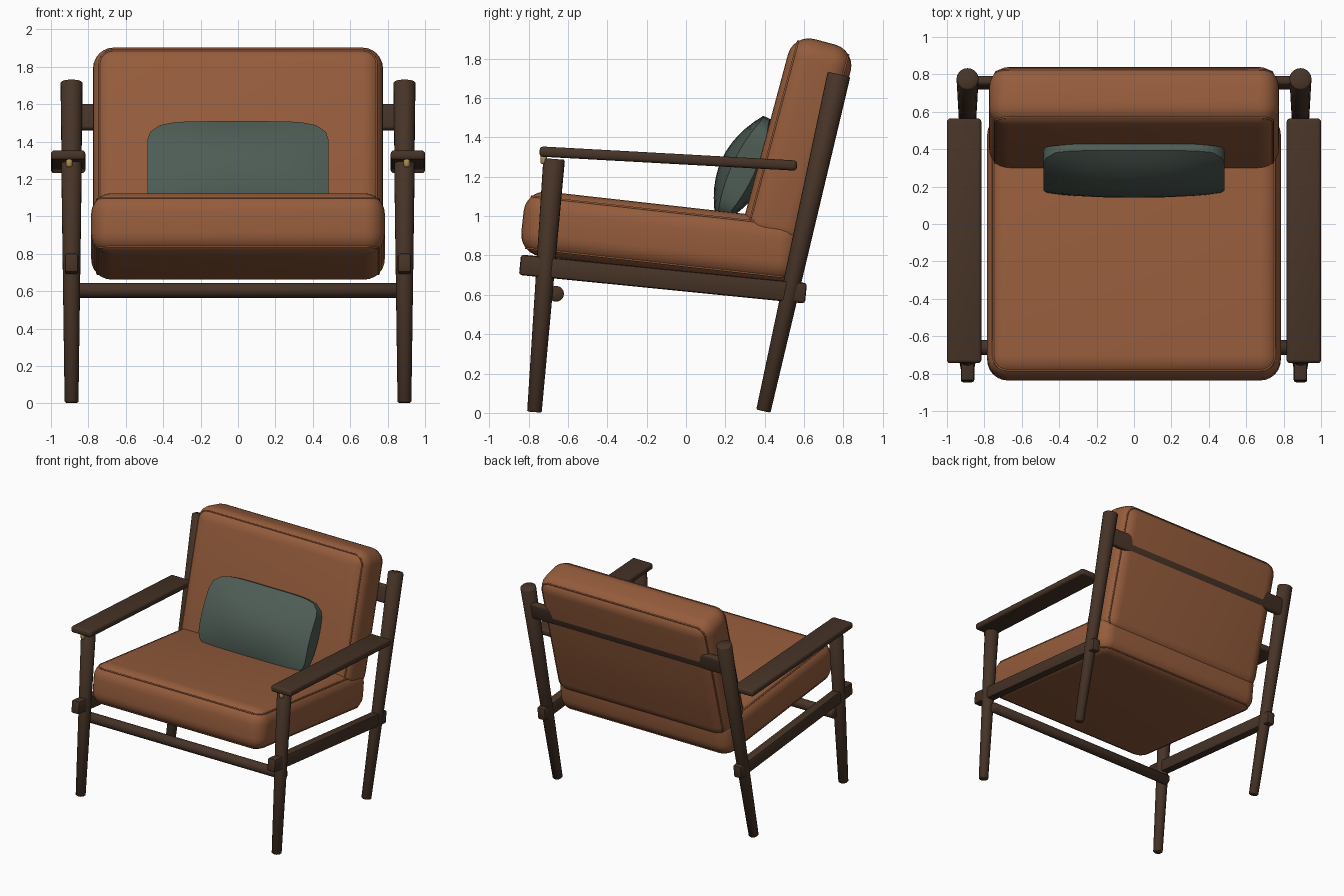
import bpy, bmesh, math
from mathutils import Vector, Matrix

if "Cube" in bpy.data.objects:
    bpy.data.objects.remove(bpy.data.objects["Cube"])


def material(name, rgb):
    m = bpy.data.materials.new(name)
    m.diffuse_color = (*rgb, 1)
    m.use_nodes = True
    m.node_tree.nodes["Principled BSDF"].inputs["Base Color"].default_value = m.diffuse_color
    return m


WOOD = material("dark_wood", (0.061, 0.033, 0.020))
LEATHER = material("tan_leather", (0.30, 0.107, 0.045))
FABRIC = material("green_fabric", (0.076, 0.107, 0.090))
BRASS = material("brass", (0.45, 0.30, 0.09))


def finish(bm, name, mat, matrix, angle=40):
    mesh = bpy.data.meshes.new(name)
    bm.to_mesh(mesh)
    bm.free()
    ob = bpy.data.objects.new(name, mesh)
    bpy.context.collection.objects.link(ob)
    ob.matrix_world = matrix
    mesh.materials.append(mat)
    bpy.ops.object.select_all(action='DESELECT')
    ob.select_set(True)
    bpy.context.view_layer.objects.active = ob
    bpy.ops.object.shade_smooth_by_angle(angle=math.radians(angle))
    return ob


def box(name, size, loc, tilt, bevel, segments, mat):
    """Rounded box tilted about the x axis (degrees)."""
    bm = bmesh.new()
    bmesh.ops.create_cube(bm, size=1)
    bmesh.ops.scale(bm, vec=size, verts=bm.verts)
    bmesh.ops.bevel(bm, geom=bm.edges[:], offset=bevel, segments=segments,
                    profile=0.5, affect='EDGES')
    m = Matrix.Translation(loc) @ Matrix.Rotation(math.radians(tilt), 4, 'X')
    return finish(bm, name, mat, m)


def rod(name, a, b, r1, r2, mat, sides=20):
    """Tapered round bar from a to b with softened rims."""
    a, b = Vector(a), Vector(b)
    bm = bmesh.new()
    bmesh.ops.create_cone(bm, cap_ends=True, segments=sides, radius1=r1,
                          radius2=r2, depth=(b - a).length)
    rims = [e for e in bm.edges if abs(e.verts[0].co.z - e.verts[1].co.z) < 1e-5]
    bmesh.ops.bevel(bm, geom=rims, offset=0.006, segments=1, affect='EDGES')
    m = Matrix.Translation((a + b) / 2) @ (b - a).to_track_quat('Z', 'Y').to_matrix().to_4x4()
    return finish(bm, name, mat, m, 50)


def piping(name, w, h, depth, r, matrix):
    """Thin welt loop following the rounded rim of a cushion face."""
    inset, arc = 0.3 * r, 0.7 * r
    pts = []
    for i, (sx, sy) in enumerate([(1, 1), (-1, 1), (-1, -1), (1, -1)]):
        for k in range(6):
            t = math.radians(90 * i + 18 * k)
            pts.append((sx * (w / 2 - inset - arc) + arc * math.cos(t),
                        sy * (h / 2 - inset - arc) + arc * math.sin(t), depth))
    cu = bpy.data.curves.new(name, 'CURVE')
    cu.dimensions = '3D'
    cu.bevel_depth = 0.006
    cu.bevel_resolution = 1
    sp = cu.splines.new('POLY')
    sp.points.add(len(pts) - 1)
    for p, co in zip(sp.points, pts):
        p.co = (*co, 1)
    sp.use_cyclic_u = True
    cu.materials.append(LEATHER)
    ob = bpy.data.objects.new(name, cu)
    bpy.context.collection.objects.link(ob)
    ob.matrix_world = matrix


# Side frames: legs, rails, armrests, brass pins
for side, s in (("left", -1), ("right", 1)):
    x = 0.89 * s
    rod(f"front_leg_{side}", (x, -0.77, 0.004), (x, -0.67, 1.29), 0.037, 0.055, WOOD)
    rod(f"back_leg_{side}", (x, 0.393, 0.009), (x, 0.777, 1.72), 0.037, 0.059, WOOD)
    box(f"side_rail_{side}", (0.072, 1.46, 0.104), (x, -0.117, 0.68), -5.7, 0.014, 2, WOOD)
    box(f"armrest_{side}", (0.184, 1.31, 0.052), (0.908 * s, -0.09, 1.292), -3.15, 0.018, 3, WOOD)
    rod(f"brass_pin_{side}", (0.902 * s, -0.722, 1.265), (0.902 * s, -0.722, 1.315), 0.017, 0.017, BRASS, 12)

# Cross members
rod("front_stretcher", (-0.89, -0.66, 0.605), (0.89, -0.66, 0.605), 0.04, 0.04, WOOD)
box("back_rail", (1.75, 0.05, 0.14), (0, 0.755, 1.53), -12.6, 0.018, 3, WOOD)

# Cushions with welted rims
R = 0.11
seat = box("seat_cushion", (1.57, 1.42, 0.33), (0, -0.125, 0.893), -6.4, R, 6, LEATHER)
back = box("back_cushion", (1.55, 0.33, 1.07), (0, 0.567, 1.368), -15, R, 6, LEATHER)
d = 0.165 - 0.3 * R
bpy.context.view_layer.update()
turn = Matrix.Rotation(math.radians(90), 4, 'X')
for tag, k in (("a", -1), ("b", 1)):
    piping(f"seat_piping_{tag}", 1.57, 1.42, k * d, R, seat.matrix_world.copy())
    piping(f"back_piping_{tag}", 1.55, 1.07, k * d, R, back.matrix_world @ turn)

# Lumbar pillow: plump grid-like cushion, thinner towards its rim
bm = bmesh.new()
bmesh.ops.create_cube(bm, size=2)
bmesh.ops.subdivide_edges(bm, edges=bm.edges[:], cuts=11, use_grid_fill=True)
for v in bm.verts:
    px, py, pz = v.co
    thick = 0.02 + 0.1 * (1 - abs(px) ** 2.5 * 0.6) * (1 - pz * pz)
    v.co = (0.485 * px * (1 - 0.14 * pz ** 8),
            thick * py,
            0.29 * pz * (1 - 0.08 * px ** 6))
finish(bm, "lumbar_pillow", FABRIC,
       Matrix.Translation((0, 0.29, 1.237)) @ Matrix.Rotation(math.radians(-24.6), 4, 'X'))
